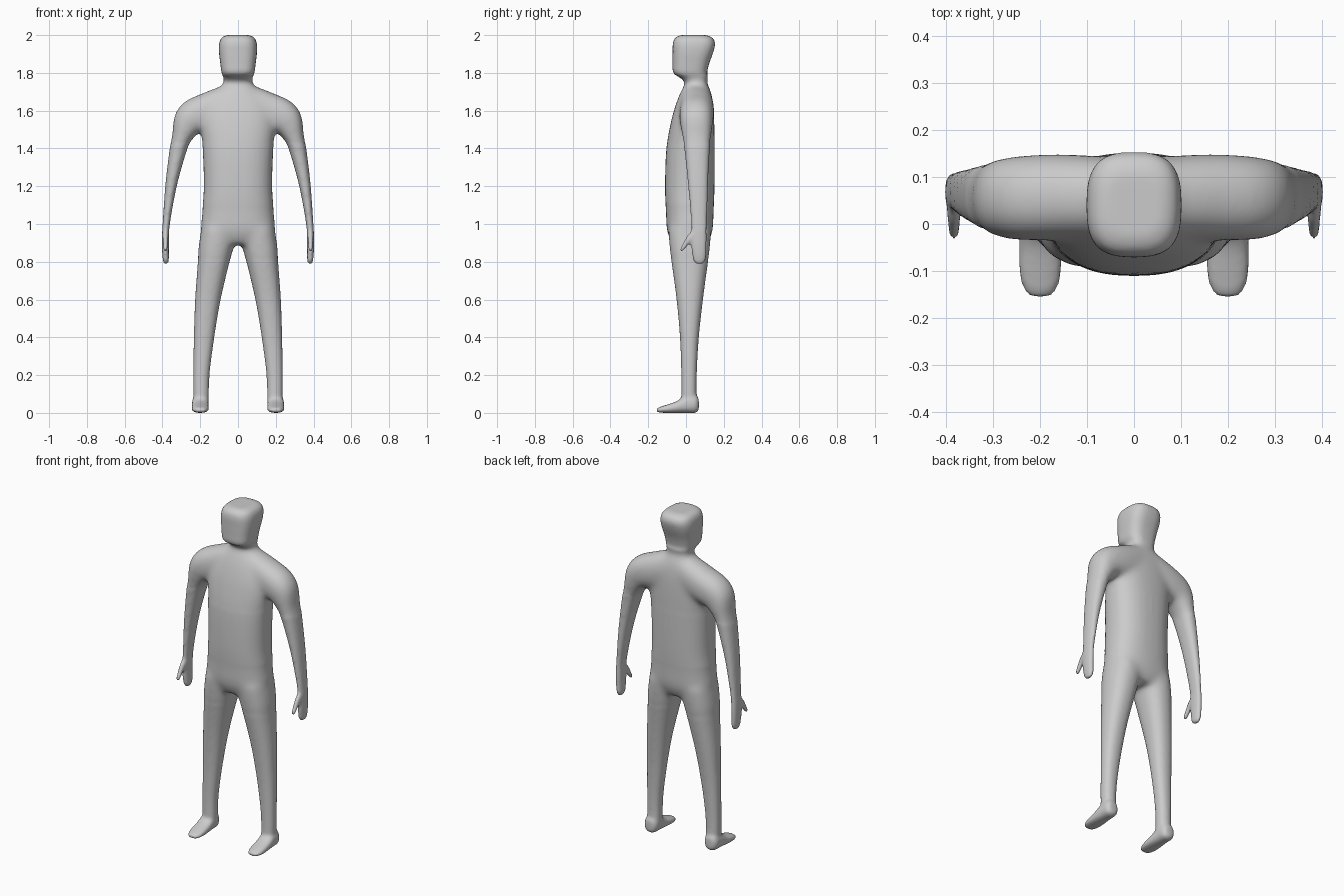
import bpy, bmesh, math
from mathutils import Vector

if "Cube" in bpy.data.objects:
    bpy.data.objects.remove(bpy.data.objects["Cube"])

X, Y, Z = Vector((1, 0, 0)), Vector((0, 1, 0)), Vector((0, 0, 1))
SIDES = 32
STEPS = 5
bm = bmesh.new()


def catmull(a, b, c, d, t):
    return [0.5 * (2 * q + (r - p) * t + (2 * p - 5 * q + 4 * r - s) * t * t
                   + (3 * q - p - 3 * r + s) * t ** 3) for p, q, r, s in zip(a, b, c, d)]


def loft(rings, depth_axis, power=2.0, flip=1):
    """Skin rings of (x, y, z, half width, half depth) with rounded sections."""
    ext = [rings[0]] + rings + [rings[-1]]
    path = [catmull(*ext[i:i + 4], k / STEPS) for i in range(len(rings) - 1) for k in range(STEPS)]
    path.append(list(rings[-1]))
    loops = []
    for i, r in enumerate(path):
        ahead, behind = path[min(i + 1, len(path) - 1)], path[max(i - 1, 0)]
        across = depth_axis.cross(Vector(ahead[:3]) - Vector(behind[:3])).normalized()
        loop = []
        for k in range(SIDES):
            a = 2 * math.pi * k / SIDES
            c, s = math.cos(a), math.sin(a)
            p = (Vector(r[:3]) + across * math.copysign(abs(c) ** (2 / power), c) * max(r[3], 0.002)
                 + depth_axis * math.copysign(abs(s) ** (2 / power), s) * max(r[4], 0.002))
            p.x *= flip
            loop.append(bm.verts.new(p))
        loops.append(loop)
    faces = [bm.faces.new((a[k], a[(k + 1) % SIDES], b[(k + 1) % SIDES], b[k]))
             for a, b in zip(loops, loops[1:]) for k in range(SIDES)]
    faces += [bm.faces.new(loops[0]), bm.faces.new(loops[-1])]
    bmesh.ops.recalc_face_normals(bm, faces=faces)


# Torso, from hips to the base of the neck
loft([(0, .02, .89, .10, .09), (0, .02, .96, .19, .12), (0, .02, 1.06, .19, .126),
      (0, .02, 1.2, .181, .131), (0, .024, 1.4, .187, .128), (0, .035, 1.54, .20, .115),
      (0, .045, 1.63, .18, .10), (0, .052, 1.7, .12, .08), (0, .055, 1.75, .07, .055)], Y, 2.4)

# Neck and squarish head
loft([(0, .055, 1.66, .08, .06), (0, .055, 1.74, .072, .052), (0, .042, 1.775, .077, .075),
      (0, .022, 1.80, .087, .09), (0, .026, 1.85, .094, .097), (0, .037, 1.91, .101, .108),
      (0, .042, 1.955, .100, .112), (0, .042, 1.985, .088, .10), (0, .04, 2.0, .062, .07)], Y, 2.9)

for side in (1, -1):
    # Leg
    loft([(.10, .02, .97, .095, .115), (.122, .02, .85, .09, .105), (.133, .02, .78, .081, .094),
          (.16, .02, .6, .067, .07), (.18, .018, .4, .054, .05), (.194, .016, .2, .043, .041),
          (.195, .016, .05, .041, .041)], Y, 2.3, side)
    # Foot
    loft([(.20, .068, .045, .022, .03), (.20, .05, .048, .04, .048), (.20, 0, .046, .044, .046),
          (.20, -.05, .031, .046, .031), (.20, -.1, .022, .046, .022),
          (.20, -.14, .016, .036, .015), (.20, -.157, .014, .018, .009)], Z, 2.4, side)
    # Shoulder, arm and flat hand
    loft([(.02, .055, 1.65, .10, .085), (.15, .058, 1.60, .10, .092), (.248, .055, 1.555, .092, .09),
          (.297, .057, 1.46, .054, .077), (.32, .059, 1.38, .044, .066), (.355, .064, 1.2, .030, .053),
          (.38, .069, 1.0, .019, .042), (.384, .068, .92, .019, .043), (.384, .069, .86, .018, .040),
          (.382, .071, .81, .016, .034), (.382, .071, .788, .010, .020)], Y, 2.3, side)
    # Thumb
    loft([(.384, .05, .965, .014, .014), (.384, .022, .93, .018, .016), (.384, -.005, .89, .014, .015),
          (.384, -.022, .865, .011, .013), (.384, -.03, .855, .005, .006)], X, 2, side)

mesh = bpy.data.meshes.new("body")
bm.to_mesh(mesh)
bm.free()
body = bpy.data.objects.new("body", mesh)
bpy.context.collection.objects.link(body)
bpy.context.view_layer.objects.active = body
body.select_set(True)

# Fuse the parts into one skin
fuse = body.modifiers.new("fuse", "REMESH")
fuse.mode = "VOXEL"
fuse.voxel_size = 0.008
bpy.ops.object.modifier_apply(modifier="fuse")

# Soften everything a little, and the joints more
bm = bmesh.new()
bm.from_mesh(body.data)


def soften(verts, times):
    for _ in range(times):
        bmesh.ops.smooth_vert(bm, verts=verts, factor=0.5, use_axis_x=True, use_axis_y=True, use_axis_z=True)


soften([v for v in bm.verts if 1.42 < v.co.z < 1.78 or (.8 < v.co.z < 1.1 and abs(v.co.x) < .25)], 30)
soften(bm.verts[:], 5)
bm.to_mesh(body.data)
bm.free()

# Plain grey skin
grey = bpy.data.materials.new("plain_grey")
grey.use_nodes = True
colour = (0.6, 0.6, 0.6, 1)
grey.diffuse_color = colour
grey.node_tree.nodes["Principled BSDF"].inputs["Base Color"].default_value = colour
body.data.materials.clear()
body.data.materials.append(grey)
bpy.ops.object.shade_smooth()
